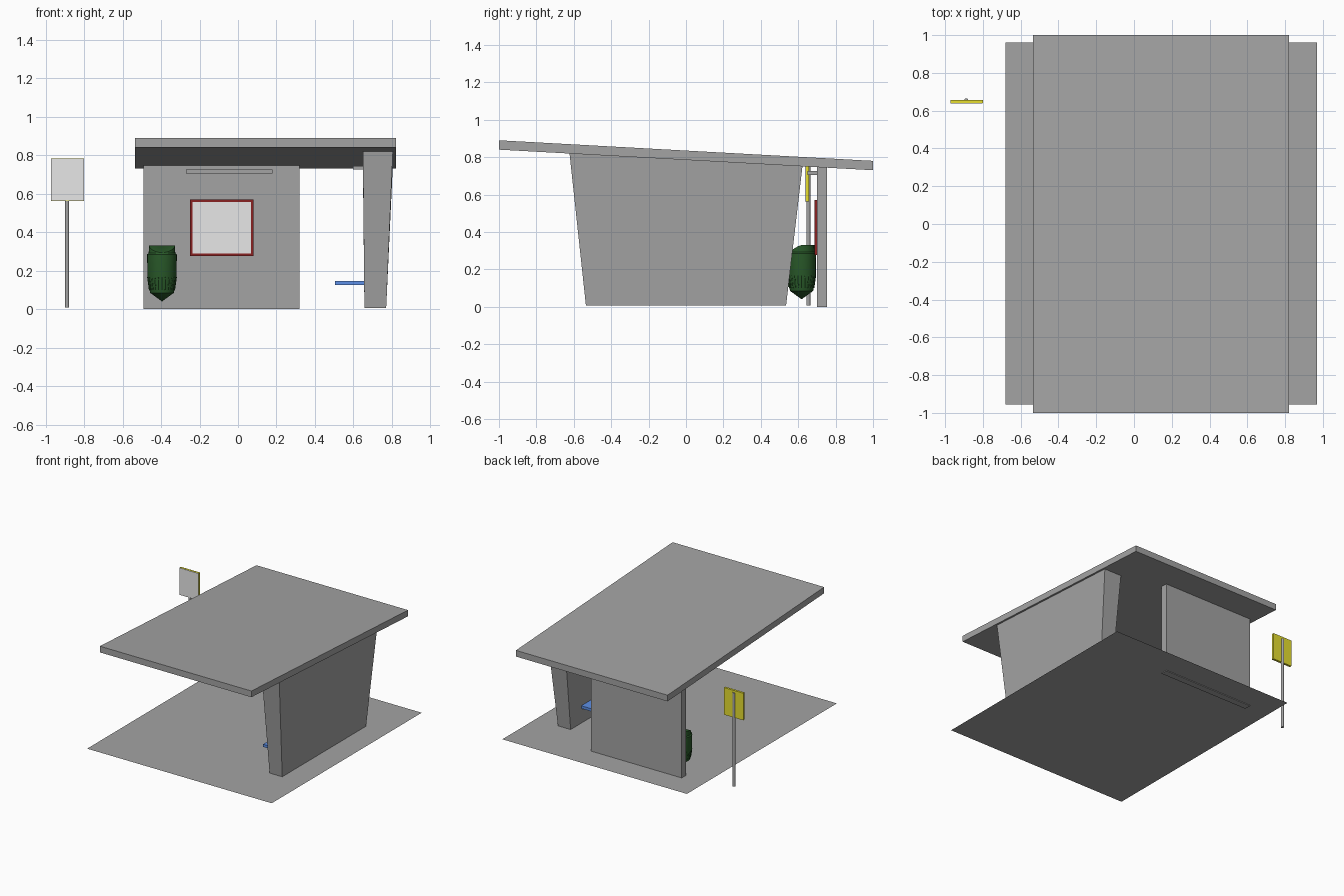
import bpy, bmesh, math
from mathutils import Vector

cube = bpy.data.objects.get("Cube")
if cube:
    bpy.data.objects.remove(cube, do_unlink=True)


def material(name, rgb):
    m = bpy.data.materials.new(name)
    m.use_nodes = True
    m.diffuse_color = (*rgb, 1)
    bsdf = next(n for n in m.node_tree.nodes if n.type == 'BSDF_PRINCIPLED')
    bsdf.inputs["Base Color"].default_value = (*rgb, 1)
    return m


concrete = material("concrete grey", (0.37, 0.37, 0.37))
panel = material("panel white", (0.8, 0.8, 0.8))
yellow = material("sign yellow", (0.8, 0.74, 0.03))
red = material("frame red", (0.25, 0.015, 0.015))
blue = material("bench blue", (0.11, 0.28, 0.8))
green = material("bin green", (0.022, 0.1, 0.022))


def finish(name, bm, mat):
    bmesh.ops.recalc_face_normals(bm, faces=bm.faces[:])
    mesh = bpy.data.meshes.new(name)
    bm.to_mesh(mesh)
    bm.free()
    mesh.materials.append(mat)
    ob = bpy.data.objects.new(name, mesh)
    bpy.context.collection.objects.link(ob)
    return ob


def box(name, xs, ys, zs, mat, shape=None):
    """Box between limits; shape may move each corner."""
    bm = bmesh.new()
    bmesh.ops.create_cube(bm, size=1)
    for v in bm.verts:
        v.co = Vector([lim[int(c > 0)] for lim, c in zip((xs, ys, zs), v.co)])
        if shape:
            shape(v.co)
    return finish(name, bm, mat)


def rod(name, start, end, radius, mat, sides=12):
    a, b = Vector(start), Vector(end)
    bm = bmesh.new()
    bmesh.ops.create_cone(bm, cap_ends=True, segments=sides, radius1=radius,
                          radius2=radius, depth=(b - a).length)
    turn = (b - a).to_track_quat('Z', 'Y')
    for v in bm.verts:
        v.co = turn @ v.co + (a + b) / 2
    ob = finish(name, bm, mat)
    smooth(ob)
    return ob


def smooth(ob):
    bpy.ops.object.select_all(action='DESELECT')
    ob.select_set(True)
    bpy.context.view_layer.objects.active = ob
    bpy.ops.object.shade_smooth_by_angle(angle=math.radians(35))


def roof_under(y):
    return 0.785 - 0.055 * y


# Ground sheet
bm = bmesh.new()
bm.faces.new([bm.verts.new((x, y, 0.006)) for x, y in
              ((-0.68, -0.955), (0.97, -0.955), (0.97, 0.96), (-0.68, 0.96))])
finish("ground_sheet", bm, concrete)


# Sloping roof slab
def slope(co):
    co.z += roof_under(co.y)


box("roof", (-0.535, 0.82), (-1, 1), (0, 0.05), concrete, slope)


# Side wall, flaring towards the roof
def flare(co):
    if co.z > 0.5:
        co.y *= 1.165
        co.x += 0.035 if co.x > 0.7 else -0.008
        co.z = roof_under(co.y) + 0.005


box("side_wall", (0.657, 0.77), (-0.535, 0.535), (0.006, 0.8), concrete, flare)


# Back wall
def meet_roof(co):
    if co.z > 0.5:
        co.z = roof_under(co.y) + 0.003


box("back_wall", (-0.49, 0.32), (0.70, 0.755), (0, 0.74), concrete, meet_roof)

# Bench
box("bench_seat", (0.505, 0.665), (-0.40, 0.40), (0.125, 0.147), blue)

# Lamps along both walls
box("back_lamp", (-0.27, 0.18), (0.65, 0.702), (0.704, 0.725), concrete)
box("side_lamp", (0.598, 0.66), (-0.225, 0.225), (0.727, 0.745), concrete)

# Framed poster on the back wall
x0, x1, z0, z1, rim = -0.25, 0.08, 0.276, 0.57, 0.013
depth = (0.686, 0.702)
box("poster_panel", (x0 + 0.005, x1 - 0.005), (0.692, 0.701),
    (z0 + 0.005, z1 - 0.005), panel)
for label, x in (("left", x1 - rim), ("right", x0)):
    box("poster_frame_" + label, (x, x + rim), depth, (z0, z1), red)
for label, z in (("top", z1 - rim), ("bottom", z0)):
    box("poster_frame_" + label, (x0, x1), depth, (z, z + rim), red)

# Roadside sign
rod("sign_pole", (-0.888, 0.654, 0.008), (-0.888, 0.654, 0.765), 0.011, concrete)
box("sign_board", (-0.972, -0.80), (0.641, 0.657), (0.563, 0.782), yellow)
box("sign_face", (-0.971, -0.801), (0.637, 0.641), (0.564, 0.781), panel)

# Litter bin: turned profile with a sloping hood
centre = Vector((-0.395, 0.618, 0))
profile = [(0, 0.04), (0.062, 0.085), (0.066, 0.105), (0.076, 0.17),
           (0.077, 0.285), (0.069, 0.292), (0.068, 0.33), (0, 0.33)]
bm = bmesh.new()
points = [bm.verts.new((r, 0, z)) for r, z in profile]
edges = [bm.edges.new(pair) for pair in zip(points, points[1:])]
bmesh.ops.spin(bm, geom=points + edges, axis=(0, 0, 1), cent=(0, 0, 0),
               angle=math.tau, steps=24)
bmesh.ops.remove_doubles(bm, verts=bm.verts[:], dist=0.0005)
for v in bm.verts:
    if v.co.z > 0.32:
        v.co.z = min(v.co.z, 0.335 + 0.6 * v.co.y)
    v.co += centre
smooth(finish("bin_body", bm, green))

# Ribs around the tapered foot of the bin
for i in range(24):
    a = math.tau * i / 24
    out = Vector((math.cos(a), math.sin(a), 0))
    rod("bin_rib_%02d" % (i + 1), centre + out * 0.065 + Vector((0, 0, 0.1)),
        centre + out * 0.0745 + Vector((0, 0, 0.168)), 0.003, green, 6)
